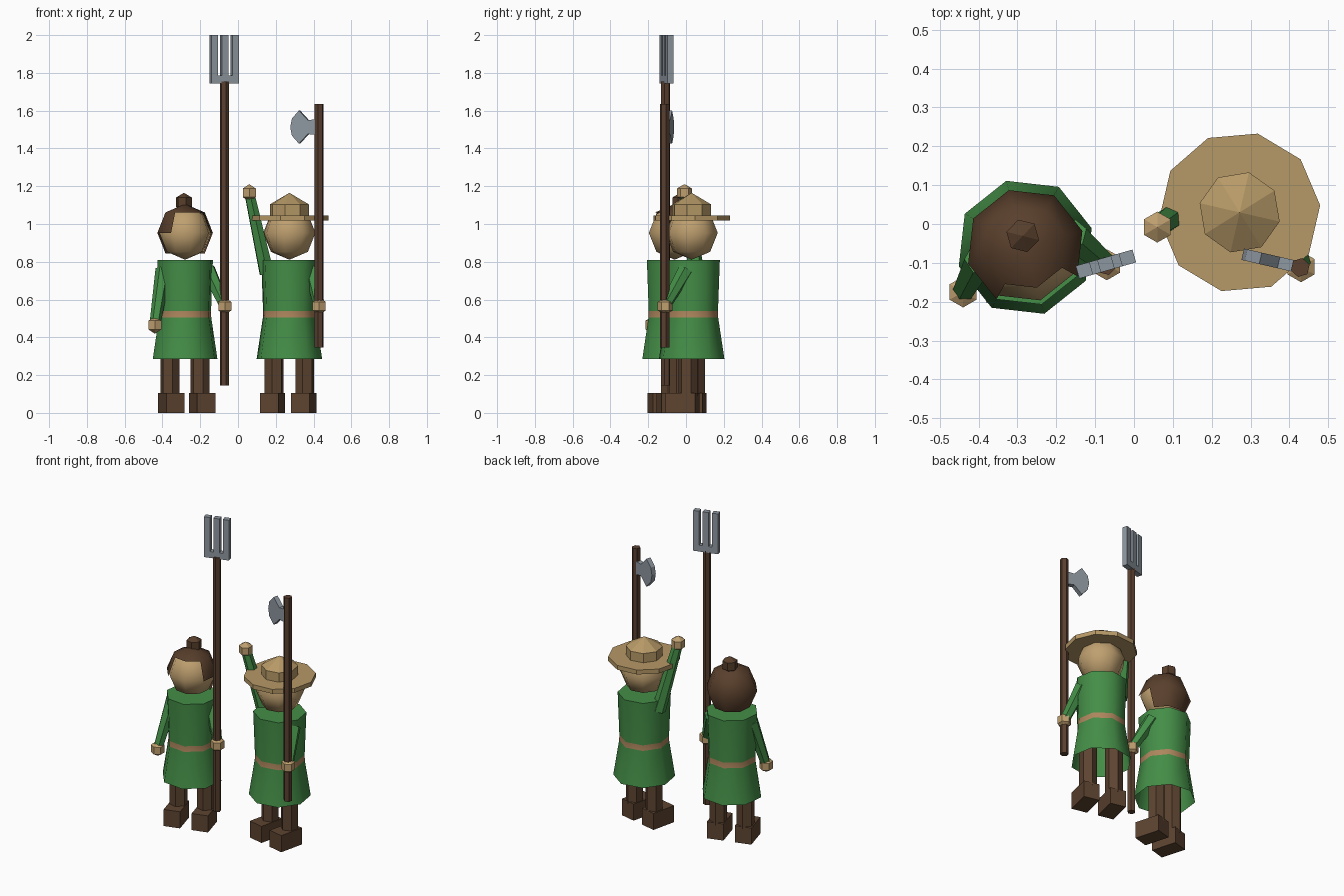
import bpy, bmesh, math
from mathutils import Matrix, Vector

if "Cube" in bpy.data.objects:
    bpy.data.objects.remove(bpy.data.objects["Cube"])


def material(name, r, g, b):
    m = bpy.data.materials.new(name)
    m.diffuse_color = (r, g, b, 1)
    m.use_nodes = True
    m.node_tree.nodes["Principled BSDF"].inputs["Base Color"].default_value = m.diffuse_color
    return m


GREEN = material("tunic green", 0.058, 0.27, 0.063)
SKIN = material("skin", 0.52, 0.35, 0.16)
STRAW = material("straw", 0.47, 0.32, 0.135)
BELT = material("belt leather", 0.42, 0.24, 0.11)
HAIR = material("hair brown", 0.10, 0.05, 0.025)
BOOT = material("boot brown", 0.11, 0.058, 0.03)
WOOD = material("wood", 0.10, 0.05, 0.028)
STEEL = material("steel", 0.27, 0.31, 0.35)


def finish(bm, name, mats, frame=Matrix(), smooth=False):
    """Turn a bmesh into a named object, moved into a figure's frame."""
    bm.transform(frame)
    me = bpy.data.meshes.new(name)
    bm.to_mesh(me)
    bm.free()
    for m in mats:
        me.materials.append(m)
    ob = bpy.data.objects.new(name, me)
    bpy.context.collection.objects.link(ob)
    if smooth:
        bpy.context.view_layer.objects.active = ob
        bpy.ops.object.select_all(action='DESELECT')
        ob.select_set(True)
        bpy.ops.object.shade_smooth_by_angle(angle=math.radians(50))
    return ob


def box(name, mat, centre, size, frame):
    bm = bmesh.new()
    bmesh.ops.create_cube(bm, size=1, matrix=Matrix.Translation(centre) @ Matrix.Diagonal((*size, 1)))
    return finish(bm, name, [mat], frame)


def rod(name, mat, a, b, r1, r2, sides, frame=Matrix()):
    """Tapered prism between two points."""
    a, b = Vector(a), Vector(b)
    d = b - a
    rot = d.to_track_quat('Z', 'Y').to_matrix().to_4x4() if d.xy.length > 1e-4 else Matrix()
    bm = bmesh.new()
    bmesh.ops.create_cone(bm, cap_ends=True, segments=sides, radius1=r1, radius2=r2, depth=d.length,
                          matrix=Matrix.Translation((a + b) / 2) @ rot)
    return finish(bm, name, [mat], frame)


def ball(name, mat, centre, r, seg, rings, frame=Matrix(), smooth=False):
    bm = bmesh.new()
    bmesh.ops.create_uvsphere(bm, u_segments=seg, v_segments=rings, radius=r,
                              matrix=Matrix.Translation(centre))
    return finish(bm, name, [mat], frame, smooth)


def tunic(name, frame):
    """Eight-sided tunic, open at the hem, with the belt as a coloured band."""
    bm = bmesh.new()
    rows = []
    for z, r in ((0.285, 0.178), (0.505, 0.144), (0.54, 0.143), (0.81, 0.153)):
        rows.append([bm.verts.new((r * math.cos(k * math.pi / 4), r * math.sin(k * math.pi / 4), z))
                     for k in range(8)])
    for i in range(3):
        for k in range(8):
            n = (k + 1) % 8
            f = bm.faces.new((rows[i][k], rows[i][n], rows[i + 1][n], rows[i + 1][k]))
            f.material_index = 1 if i == 1 else 0
    bm.faces.new(rows[3])
    finish(bm, name, [GREEN, BELT], frame, True)


def person(tag, x, y, yaw, arms):
    """Boots, legs, tunic, head and arms. Arms are (shoulder, hand) in world space."""
    frame = Matrix.Translation((x, y, 0)) @ Matrix.Rotation(math.radians(yaw), 4, 'Z')
    for s, side in ((-1, "right"), (1, "left")):
        box(f"{tag}_{side}_boot", BOOT, (s * 0.085, -0.03, 0.0525), (0.1, 0.16, 0.105), frame)
        rod(f"{tag}_{side}_leg", BOOT, (s * 0.083, 0, 0.09), (s * 0.083, 0, 0.42), 0.052, 0.052, 6, frame)
    tunic(f"{tag}_tunic", frame)
    ball(f"{tag}_head", SKIN, (0, 0, 0.953), 0.142, 8, 4, frame, True)
    for side, (shoulder, hand) in zip(("right", "left"), arms):
        rod(f"{tag}_{side}_sleeve", GREEN, shoulder, hand, 0.042, 0.029, 6)
        ball(f"{tag}_{side}_hand", SKIN, hand, 0.046, 6, 3, frame=Matrix())
    return frame


# Bareheaded figure with the fork
fa = person("fork_bearer", -0.28, -0.06, 16,
            (((-0.395, -0.09, 0.76), (-0.44, -0.175, 0.465)),
             ((-0.16, -0.028, 0.76), (-0.07, -0.105, 0.565))))

# Hair: a shell around the head with the face cut out
bm = bmesh.new()
bmesh.ops.create_uvsphere(bm, u_segments=8, v_segments=4, radius=0.153)
gone = []
for f in bm.faces:
    c = f.calc_center_median()
    off_front = abs(math.atan2(c.x, -c.y))
    if c.z < -0.1 or (c.z < 0 and c.y < 0) or (c.z < 0.1 and off_front < math.pi / 4):
        gone.append(f)
bmesh.ops.delete(bm, geom=gone, context='FACES')
finish(bm, "hair", [HAIR], fa @ Matrix.Translation((0, 0, 0.953)), True)
ball("hair_bun", HAIR, (0.002, 0.03, 1.115), 0.05, 6, 3, fa)

# Figure with the hat, one arm raised
fb = person("axe_bearer", 0.272, 0.03, -13,
            (((0.152, 0.057, 0.74), (0.06, -0.008, 1.165)),
             ((0.39, 0.0, 0.76), (0.43, -0.11, 0.565))))
rod("hat_brim", STRAW, (0, 0, 1.018), (0, 0, 1.046), 0.208, 0.208, 10, fb)
ball("hat_crown", STRAW, (0, 0, 1.043), 0.122, 8, 3, fb)

# Long fork
fork = Matrix.Translation((-0.071, -0.108, 0)) @ Matrix.Rotation(math.radians(16), 4, 'Z')
rod("fork_shaft", WOOD, (0, 0, 0.145), (0, 0, 1.755), 0.024, 0.024, 6, fork)
box("fork_base", STEEL, (0, 0.005, 1.765), (0.152, 0.034, 0.04), fork)
for i in (-1, 0, 1):
    box(f"fork_tine_{i + 2}", STEEL, (i * 0.0575, 0.005, 1.89), (0.037, 0.034, 0.22), fork)

# Long axe
axe = Matrix.Translation((0.428, -0.112, 0)) @ Matrix.Rotation(math.radians(-13), 4, 'Z')
rod("axe_shaft", WOOD, (0, 0, 0.345), (0, 0, 1.635), 0.025, 0.025, 6, axe)
half = [(0.0, 0.042), (-0.057, 0.037), (-0.105, 0.088), (-0.143, 0.045)]
outline = half + [(-0.152, 0)] + [(px, -pz) for px, pz in reversed(half)]
bm = bmesh.new()
face = bm.faces.new([bm.verts.new((px, -0.015, 1.513 + pz)) for px, pz in outline])
ext = bmesh.ops.extrude_face_region(bm, geom=[face])
bmesh.ops.translate(bm, vec=(0, 0.03, 0), verts=[v for v in ext["geom"] if isinstance(v, bmesh.types.BMVert)])
bmesh.ops.recalc_face_normals(bm, faces=bm.faces)
finish(bm, "axe_blade", [STEEL], axe)
